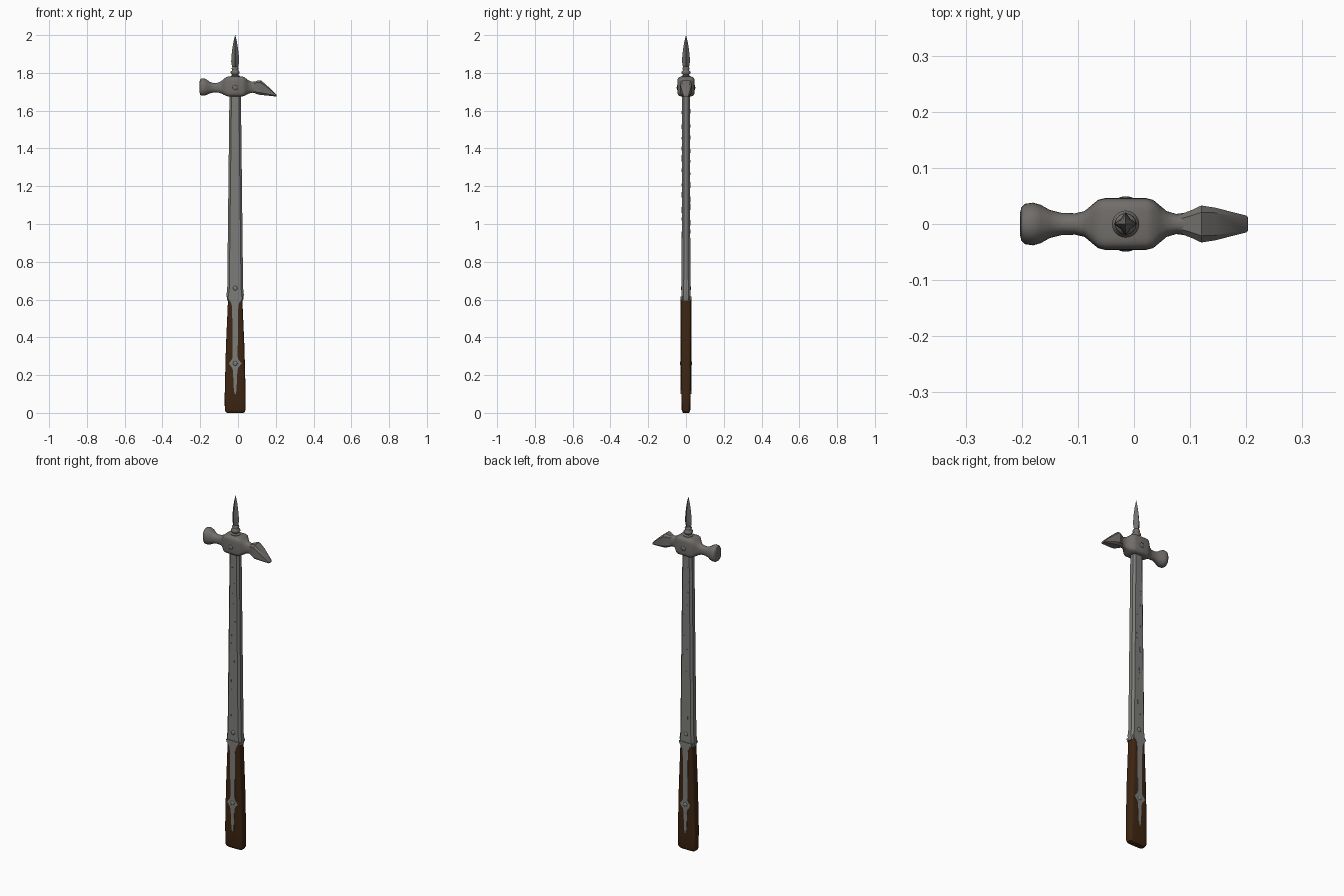
import bpy, bmesh, math, random
from mathutils import Vector

random.seed(4)
CX = -0.015  # x of the shaft axis


def material(name, rgb):
    m = bpy.data.materials.new(name)
    m.diffuse_color = (*rgb, 1)
    return m


STEEL = material("shaft steel", (0.20, 0.20, 0.19))
HEAD = material("head steel", (0.165, 0.155, 0.145))
WOOD = material("dark wood", (0.048, 0.019, 0.006))


def finish(name, bm, mat, angle=35):
    bmesh.ops.recalc_face_normals(bm, faces=bm.faces)
    me = bpy.data.meshes.new(name)
    bm.to_mesh(me)
    bm.free()
    me.materials.append(mat)
    ob = bpy.data.objects.new(name, me)
    bpy.context.collection.objects.link(ob)
    bpy.ops.object.select_all(action='DESELECT')
    ob.select_set(True)
    bpy.context.view_layer.objects.active = ob
    bpy.ops.object.shade_smooth_by_angle(angle=math.radians(angle))
    return ob


def loft(name, rings, mat, angle=35):
    bm = bmesh.new()
    vs = [[bm.verts.new(p) for p in r] for r in rings]
    n = len(vs[0])
    for a, b in zip(vs, vs[1:]):
        for i in range(n):
            bm.faces.new((a[i], a[(i + 1) % n], b[(i + 1) % n], b[i]))
    bm.faces.new(vs[0])
    bm.faces.new(vs[-1])
    return finish(name, bm, mat, angle)


def oval(rx, ry, power, n=32):
    pts = []
    for i in range(n):
        c, s = math.cos(2 * math.pi * i / n), math.sin(2 * math.pi * i / n)
        pts.append((rx * math.copysign(abs(c) ** (2 / power), c),
                    ry * math.copysign(abs(s) ** (2 / power), s)))
    return pts


def chamfered(a, b, c, d):
    return [(a, b - d), (a - c, b), (c - a, b), (-a, b - d),
            (-a, d - b), (c - a, -b), (a - c, -b), (a, d - b)]


def upright(pts, z):
    return [(CX + x, y, z) for x, y in pts]


def along_x(pts, x, zc):
    return [(x, y, zc + z) for y, z in pts]


# Shaft: tapering chamfered bar
loft("shaft", [upright(chamfered(a, b, 0.011, 0.011), z) for z, a, b in
               [(0.595, 0.042, 0.024), (0.625, 0.046, 0.024), (0.66, 0.042, 0.023),
                (1.72, 0.030, 0.021)]], STEEL, 20)

# Wooden grip with a rounded butt
loft("grip", [upright(oval(a, b, 5), z) for z, a, b in
              [(0, 0.042, 0.014), (0.004, 0.050, 0.019), (0.015, 0.055, 0.0225),
               (0.09, 0.0555, 0.024), (0.14, 0.0545, 0.026), (0.35, 0.049, 0.0265),
               (0.60, 0.038, 0.0265)]], WOOD)

# Langet strip through the grip, with shoulder, diamond and pointed end
outline = [(0.615, 0.041), (0.60, 0.036), (0.59, 0.026), (0.575, 0.019), (0.55, 0.016),
           (0.30, 0.013), (0.285, 0.016), (0.262, 0.034), (0.238, 0.016),
           (0.225, 0.012), (0.12, 0.007), (0.10, 0.003)]
pts = [(w, z) for z, w in outline] + [(-w, z) for z, w in reversed(outline)]
bm = bmesh.new()
base = bm.faces.new([bm.verts.new((CX + x, -0.028, z)) for x, z in pts])
ext = bmesh.ops.extrude_face_region(bm, geom=[base])
bmesh.ops.translate(bm, vec=(0, 0.056, 0),
                    verts=[v for v in ext["geom"] if isinstance(v, bmesh.types.BMVert)])
finish("langet", bm, STEEL)

# Hammer head: poll, neck and central block
secs = [(-0.203, 1.725, 0.020, 0.030, 2.3), (-0.201, 1.725, 0.029, 0.040, 2.3),
        (-0.194, 1.725, 0.036, 0.045, 2.2), (-0.180, 1.725, 0.038, 0.046, 2.2),
        (-0.166, 1.724, 0.034, 0.041, 2.2), (-0.150, 1.722, 0.025, 0.031, 2.2),
        (-0.130, 1.721, 0.020, 0.025, 2.2), (-0.105, 1.722, 0.019, 0.026, 2.3),
        (-0.088, 1.724, 0.023, 0.033, 2.6), (-0.075, 1.726, 0.034, 0.042, 3.5),
        (-0.064, 1.728, 0.043, 0.049, 5), (-0.052, 1.728, 0.046, 0.053, 5),
        (0.022, 1.728, 0.046, 0.053, 5), (0.034, 1.728, 0.043, 0.049, 5),
        (0.045, 1.726, 0.034, 0.042, 3.5), (0.058, 1.725, 0.023, 0.034, 2.6),
        (0.075, 1.724, 0.018, 0.029, 2.4), (0.092, 1.723, 0.020, 0.031, 2.6)]
loft("hammer_head", [along_x(oval(ry, rz, p), x, zc) for x, zc, ry, rz, p in secs], HEAD, 40)

# Down-turned beak with chamfered edges
loft("beak", [along_x(chamfered(ry, rz, c, c), x, zc) for x, zc, ry, rz, c in
              [(0.085, 1.723, 0.018, 0.029, 0.008), (0.103, 1.723, 0.025, 0.036, 0.010),
               (0.120, 1.722, 0.033, 0.039, 0.012), (0.145, 1.711, 0.029, 0.030, 0.009),
               (0.200, 1.682, 0.015, 0.007, 0.004), (0.203, 1.680, 0.012, 0.004, 0.002)]],
     HEAD, 25)

# Turned collar under the spike
loft("spike_collar", [upright(oval(r, r, 2, 24), z) for z, r in
                      [(1.77, 0.025), (1.783, 0.025), (1.788, 0.016), (1.792, 0.018),
                       (1.799, 0.024), (1.806, 0.024), (1.812, 0.017), (1.816, 0.016),
                       (1.822, 0.019), (1.828, 0.017), (1.833, 0.011)]], HEAD, 50)


# Spike: four ridges with hollow faces
def star(r):
    return [(math.cos(i * math.pi / 4) * r * (0.6 if i % 2 else 1),
             math.sin(i * math.pi / 4) * r * (0.6 if i % 2 else 1)) for i in range(8)]


loft("spike", [upright(star(r), z) for z, r in
               [(1.825, 0.014), (1.84, 0.018), (1.86, 0.021), (1.89, 0.0195),
                (1.93, 0.015), (1.965, 0.009), (1.99, 0.003), (2.0, 0.0004)]], HEAD, 20)

# Rivets on both sides
for label, z, y, r, mat in [("head", 1.722, 0.044, 0.014, HEAD),
                            ("shaft", 0.66, 0.022, 0.012, STEEL),
                            ("langet", 0.262, 0.027, 0.012, STEEL)]:
    for side, s in (("front", -1), ("back", 1)):
        loft(f"{label}_rivet_{side}",
             [[(CX + a, s * (y + h), z + b) for a, b in oval(r * k, r * k, 2, 16)]
              for h, k in [(0, 1), (0.002, 0.95), (0.004, 0.7), (0.005, 0.3)]], mat, 50)

# Thin chips scattered on both shaft faces
bm = bmesh.new()
for s in (-1, 1):
    for i in range(14):
        z = 0.76 + i * 0.064 + random.uniform(-0.015, 0.015)
        x = CX + random.uniform(-0.016, 0.016)
        w, h = random.uniform(0.002, 0.004), random.uniform(0.006, 0.018)
        y = 0.0232 - 0.002 * (z - 0.66) / 1.06
        lo = [bm.verts.new((x + a * w, s * (y - 0.001), z + b * h))
              for a, b in ((-1, -1), (1, -0.8), (0.6, 1), (-1, 0.7))]
        hi = [bm.verts.new((v.co.x, s * (y + 0.0012), v.co.z)) for v in lo]
        bm.faces.new(hi)
        bm.faces.new(lo[::-1])
        for k in range(4):
            bm.faces.new((lo[k], lo[(k + 1) % 4], hi[(k + 1) % 4], hi[k]))
finish("shaft_chips", bm, STEEL)
